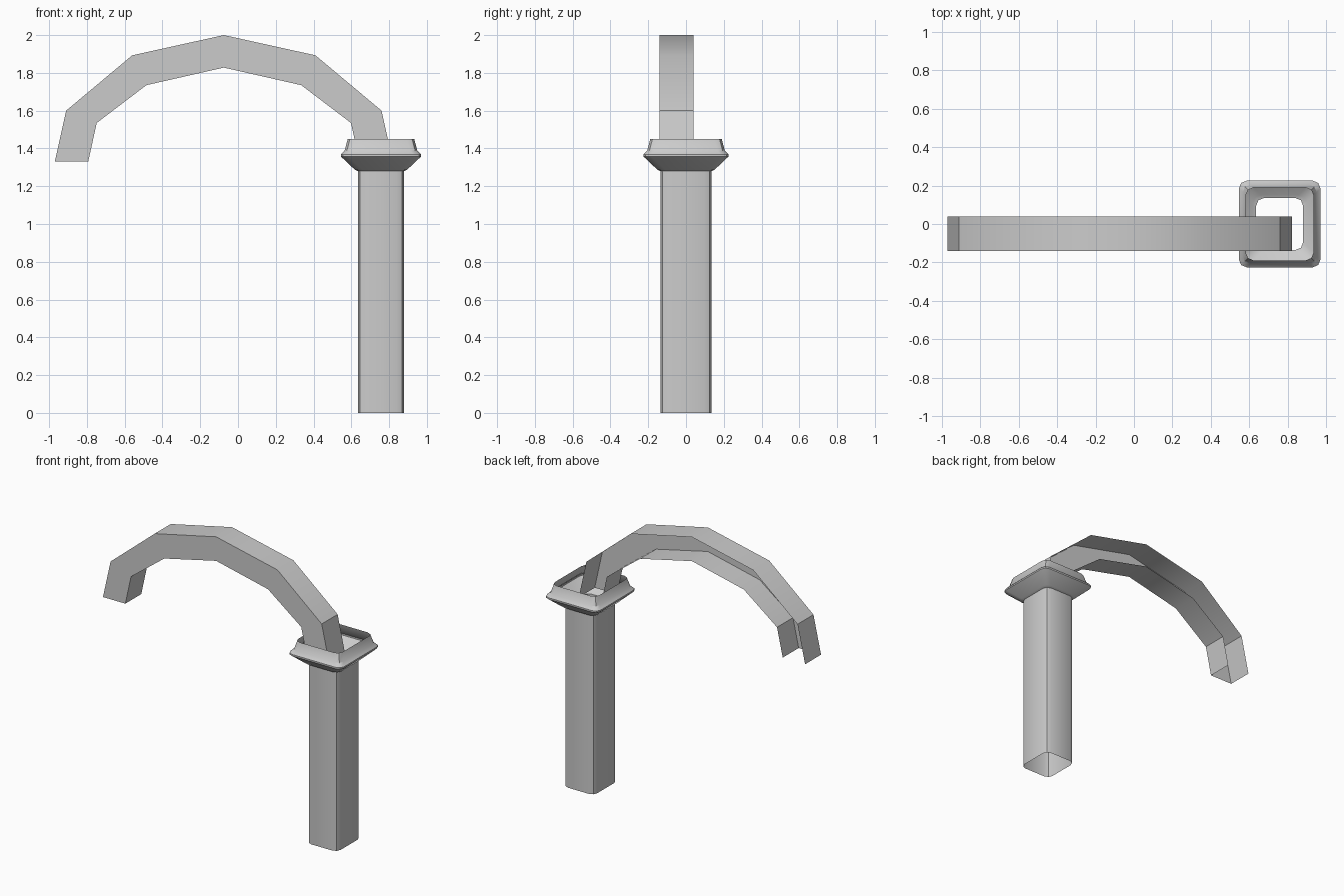
import bpy, bmesh, math

if "Cube" in bpy.data.objects:
    bpy.data.objects.remove(bpy.data.objects["Cube"])


def finish(name, bm):
    bmesh.ops.recalc_face_normals(bm, faces=bm.faces[:])
    mesh = bpy.data.meshes.new(name)
    bm.to_mesh(mesh)
    bm.free()
    obj = bpy.data.objects.new(name, mesh)
    bpy.context.collection.objects.link(obj)
    bpy.ops.object.select_all(action='DESELECT')
    obj.select_set(True)
    bpy.context.view_layer.objects.active = obj
    bpy.ops.object.shade_smooth_by_angle(angle=math.radians(30))
    return obj


def rounded_rect(cx, hx, hy, r, steps=2):
    # rectangle outline with arc corners, counter-clockwise
    pts = []
    for q, (sx, sy) in enumerate([(1, 1), (-1, 1), (-1, -1), (1, -1)]):
        for i in range(steps + 1):
            a = math.radians(90 * q + 90 * i / steps)
            pts.append((cx + sx * (hx - r) + r * math.cos(a),
                        sy * (hy - r) + r * math.sin(a)))
    return pts


def shell(name, profile, cx=0.757, hx=0.122, hy=0.135, r=0.04):
    # open tube through stacked outlines; profile = (outward offset, z)
    bm = bmesh.new()
    rings = [[bm.verts.new((x, y, z)) for x, y in rounded_rect(cx, hx + o, hy + o, r)]
             for o, z in profile]
    for a, b in zip(rings, rings[1:]):
        n = len(a)
        for i in range(n):
            j = (i + 1) % n
            bm.faces.new((a[i], a[j], b[j], b[i]))
    return finish(name, bm)


# Hollow post with flared collar, open at both ends
shell("post_and_collar", [(0, 0), (0, 1.28), (0.016, 1.287), (0.09, 1.357),
                          (0.09, 1.368), (0.07, 1.39), (0.054, 1.45)])

# Arched channel: outer, inner and front walls, open at back and ends
centre, front, back = -0.075, -0.14, 0.04
outer_half = [(0.895, 1.33), (0.835, 1.60), (0.485, 1.893)]
inner_half = [(0.718, 1.33), (0.673, 1.535), (0.41, 1.735)]


def mirrored(half, top):
    return ([(centre - x, z) for x, z in half] + [(centre, top)]
            + [(centre + x, z) for x, z in reversed(half)])


bm = bmesh.new()
outer, inner = mirrored(outer_half, 2.0), mirrored(inner_half, 1.828)
rows = [[bm.verts.new((x, y, z)) for x, z in path]
        for path, y in [(outer, back), (outer, front), (inner, front), (inner, back)]]
for a, b in zip(rows, rows[1:]):
    for i in range(len(a) - 1):
        bm.faces.new((a[i], a[i + 1], b[i + 1], b[i]))
finish("arched_arm", bm)
